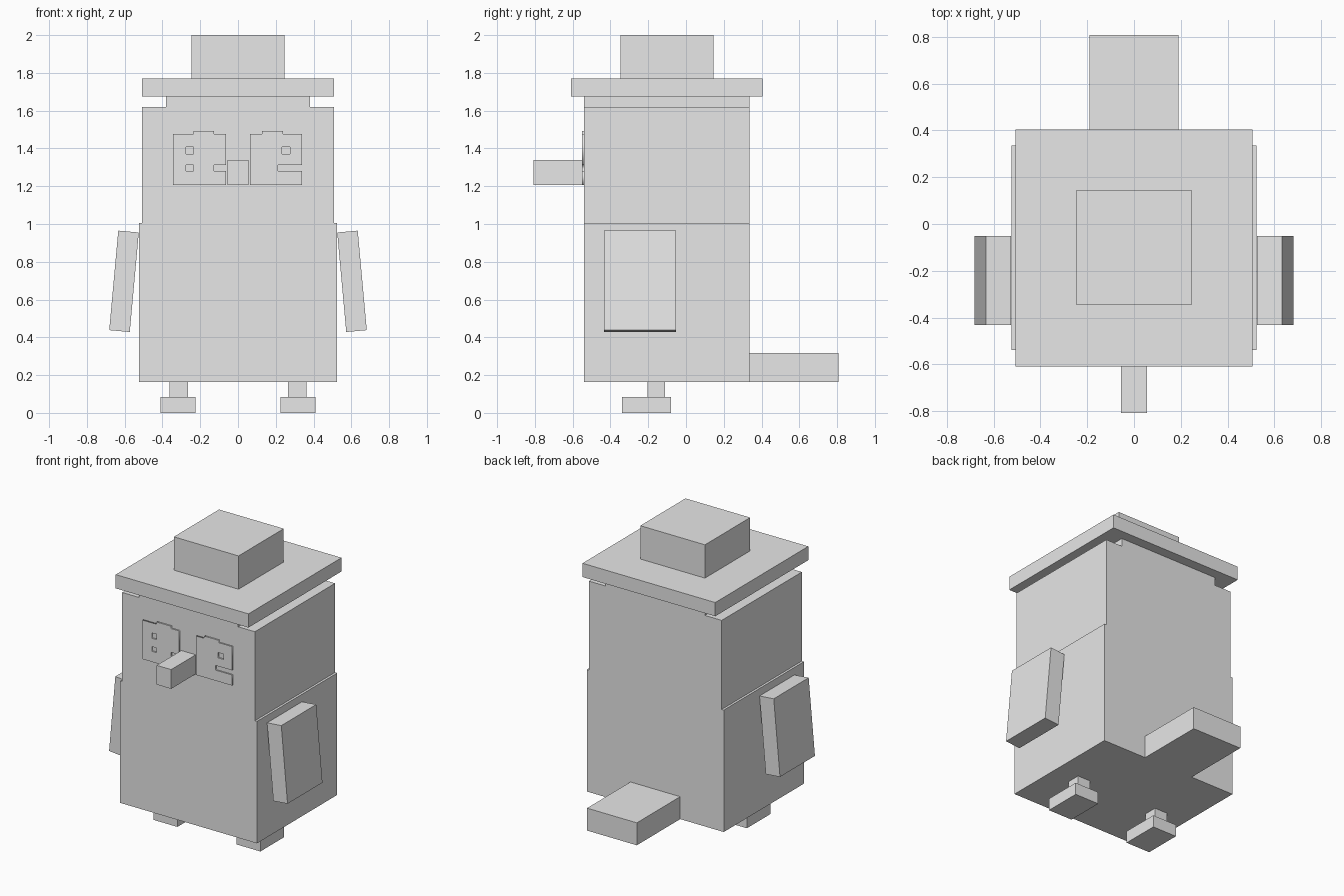
import bpy
import math

cube = bpy.data.objects.get("Cube")
if cube:
    bpy.data.objects.remove(cube, do_unlink=True)

grey = bpy.data.materials.new("plain_grey")
grey.use_nodes = True
COLOUR = (0.8, 0.8, 0.8, 1)
grey.diffuse_color = COLOUR
grey.node_tree.nodes["Principled BSDF"].inputs["Base Color"].default_value = COLOUR


def box(name, x, y, z, tilt=0):
    """Box spanning the given ranges, optionally tilted about the y axis."""
    spans = (x, y, z)
    bpy.ops.mesh.primitive_cube_add(size=1, location=[(a + b) / 2 for a, b in spans])
    ob = bpy.context.object
    ob.name = ob.data.name = name
    ob.scale = [b - a for a, b in spans]
    ob.rotation_euler.y = math.radians(tilt)
    ob.data.materials.append(grey)
    return ob


def rect(x0, x1, z0, z1):
    return [(x0, z0), (x1, z0), (x1, z1), (x0, z1)]


def plate(name, loops):
    """Thin upright plate on the face; loops after the first are holes."""
    curve = bpy.data.curves.new(name, "CURVE")
    curve.dimensions = "2D"
    curve.fill_mode = "BOTH"
    curve.extrude = 0.0048
    for loop in loops:
        spline = curve.splines.new("POLY")
        spline.points.add(len(loop) - 1)
        spline.use_cyclic_u = True
        for point, (x, z) in zip(spline.points, loop):
            point.co = (x, z, 0, 1)
    ob = bpy.data.objects.new(name, curve)
    bpy.context.collection.objects.link(ob)
    ob.location.y = FRONT - 0.0048
    ob.rotation_euler.x = math.radians(90)
    curve.materials.append(grey)
    bpy.ops.object.select_all(action="DESELECT")
    ob.select_set(True)
    bpy.context.view_layer.objects.active = ob
    bpy.ops.object.convert(target="MESH")


def eye_outline(left, right, bump, notch):
    """Rectangle with a raised step on top and a slot cut in from the right."""
    low, slot_low, slot_high, top, peak = 1.207, 1.28, 1.312, 1.476, 1.492
    return [(left, low), (right, low), (right, slot_low), (notch, slot_low),
            (notch, slot_high), (right, slot_high), (right, top), (bump[1], top),
            (bump[1], peak), (bump[0], peak), (bump[0], top), (left, top)]


FRONT, BACK = -0.54, 0.335
DEPTH = (FRONT, BACK)

# Body and head
box("body", (-0.523, 0.523), DEPTH, (0.163, 1.005))
box("head", (-0.507, 0.507), DEPTH, (1.005, 1.62))
box("head_top", (-0.38, 0.38), DEPTH, (1.62, 1.675))

# Hat
box("hat_brim", (-0.507, 0.507), (-0.61, 0.405), (1.675, 1.77))
box("hat_crown", (-0.247, 0.247), (-0.347, 0.146), (1.77, 2))

# Beak and tail
box("beak", (-0.055, 0.055), (-0.808, FRONT), (1.207, 1.34))
box("tail", (-0.19, 0.19), (BACK, 0.808), (0.163, 0.318))

# Eyes
plate("right_eye", [eye_outline(-0.344, -0.064, (-0.236, -0.127), -0.127),
                    rect(-0.274, -0.236, 1.37, 1.407),
                    rect(-0.274, -0.236, 1.28, 1.312)])
plate("left_eye", [eye_outline(0.064, 0.339, (0.127, 0.238), 0.212),
                   rect(0.233, 0.275, 1.37, 1.407)])

# Arms, legs and feet on both sides
for side, s in (("left", 1), ("right", -1)):
    def span(a, b):
        return tuple(sorted((s * a, s * b)))

    box(side + "_arm", span(0.549, 0.658), (-0.433, -0.052), (0.432, 0.961), -5.18 * s)
    box(side + "_leg", span(0.265, 0.363), (-0.204, -0.111), (0.083, 0.163))
    box(side + "_foot", span(0.225, 0.409), (-0.34, -0.08), (0, 0.083))
